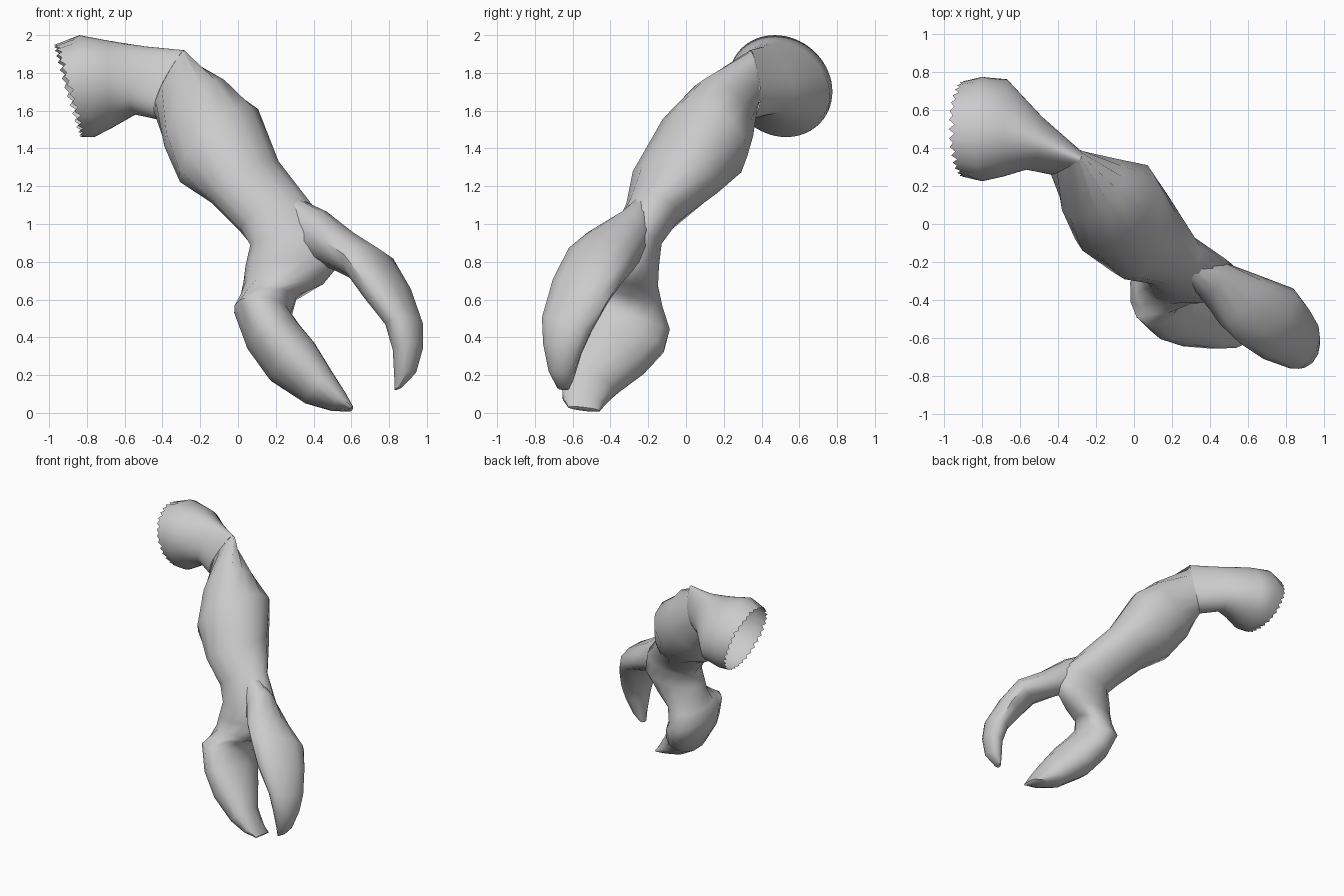
import bpy, bmesh, math, random
from mathutils import Vector

random.seed(4)
skin = bpy.data.materials.new("plain grey")
skin.diffuse_color = (0.6, 0.6, 0.6, 1)


def loft(name, rings, n, cap_start=True, cap_end=True, teeth=0.0):
    """Skin elliptical rings given as (centre, half axis a, half axis b[, taper])."""
    bm = bmesh.new()
    rows = []
    for k, ring in enumerate(rings):
        c, a, b = (Vector(v) for v in ring[:3])
        taper = ring[3] if len(ring) > 3 else 0.0  # narrows towards the +b side
        row = []
        for i in range(n):
            t = 2 * math.pi * i / n
            p = c + a * math.cos(t) * (1 - taper * math.sin(t)) + b * math.sin(t)
            if k == 0 and teeth:  # ragged open rim
                p.x += teeth * (i % 2) * random.uniform(0.5, 1.0)
            row.append(bm.verts.new(p))
        rows.append(row)
    for r, s in zip(rows, rows[1:]):
        for i in range(n):
            j = (i + 1) % n
            bm.faces.new((r[i], r[j], s[j], s[i]))
    if cap_start:
        bm.faces.new(rows[0][::-1])
    if cap_end:
        bm.faces.new(rows[-1])
    bmesh.ops.recalc_face_normals(bm, faces=bm.faces)
    me = bpy.data.meshes.new(name)
    bm.to_mesh(me)
    bm.free()
    me.materials.append(skin)
    ob = bpy.data.objects.new(name, me)
    bpy.context.collection.objects.link(ob)
    bpy.context.view_layer.objects.active = ob
    ob.select_set(True)
    bpy.ops.object.shade_smooth_by_angle(angle=math.radians(50))
    ob.select_set(False)
    return ob


elbow = ((-0.345, 0.33, 1.735), (0.06, 0.06, 0), (0.06, 0.01, 0.185), 0.5)

# Upper arm: hollow sleeve, open and ragged at the shoulder, pinched at the elbow
loft("upper_arm", [
    ((-0.905, 0.50, 1.705), (0, 0.25, -0.03), (-0.07, 0, 0.242)),
    ((-0.80, 0.50, 1.73), (0, 0.275, -0.03), (-0.04, 0, 0.268)),
    ((-0.68, 0.505, 1.74), (0.01, 0.255, -0.03), (-0.01, -0.01, 0.23), 0.1),
    ((-0.52, 0.425, 1.76), (0.04, 0.135, -0.01), (0.03, 0, 0.18), 0.25),
    elbow,
], 64, False, False, teeth=0.03)

# Forearm, palm and lower finger in one continuous skin
loft("forearm_and_lower_claw", [
    elbow,
    ((-0.22, 0.19, 1.565), (0.16, 0.115, 0.08), (0.06, -0.12, 0.19)),
    ((-0.10, 0.085, 1.415), (0.21, 0.165, 0.13), (0.04, -0.175, 0.175)),
    ((0.04, -0.06, 1.22), (0.18, 0.12, 0.085), (0.03, -0.20, 0.08)),
    ((0.18, -0.18, 1.06), (0.17, 0.06, 0.08), (0.03, -0.125, 0.07)),
    ((0.29, -0.26, 0.92), (0.225, 0.02, 0.03), (0.02, -0.13, 0.03)),
    ((0.295, -0.28, 0.79), (0.255, 0, 0.01), (0, -0.14, 0.02)),
    ((0.24, -0.285, 0.69), (0.21, 0, -0.01), (-0.01, -0.14, 0.02)),
    ((0.16, -0.30, 0.61), (0.15, 0, 0.01), (-0.03, -0.18, 0.05)),
    ((0.13, -0.31, 0.53), (0.15, 0, 0.0), (-0.03, -0.23, 0.09)),
    ((0.19, -0.36, 0.40), (0.14, 0.01, 0.06), (-0.02, -0.25, 0.07)),
    ((0.285, -0.43, 0.275), (0.12, 0.02, 0.095), (0, -0.215, 0.05)),
    ((0.425, -0.52, 0.135), (0.075, 0, 0.08), (0, -0.14, 0.03)),
    ((0.53, -0.545, 0.06), (0.04, 0, 0.045), (0, -0.11, 0.02)),
    ((0.60, -0.54, 0.02), (0.01, 0, 0.01), (0, -0.085, 0.01)),
], 14, cap_start=False)

# Outer claw: broad blade leaving the wrist and hooking down to a tip
loft("outer_claw", [
    ((0.24, -0.21, 1.08), (0.02, 0.05, -0.03), (0.05, 0, 0.07)),
    ((0.41, -0.29, 0.945), (0.06, 0.09, -0.04), (0.06, 0, 0.12)),
    ((0.56, -0.40, 0.855), (0.11, 0.125, -0.06), (0.05, -0.02, 0.10)),
    ((0.70, -0.485, 0.775), (0.14, 0.145, -0.065), (0.06, -0.02, 0.085)),
    ((0.79, -0.565, 0.635), (0.11, 0.145, -0.05), (0.08, -0.03, 0.055)),
    ((0.88, -0.63, 0.47), (0.06, 0.13, -0.03), (0.08, -0.04, 0.02)),
    ((0.90, -0.655, 0.34), (0.04, 0.10, -0.02), (0.07, -0.03, 0.02)),
    ((0.885, -0.66, 0.20), (0.02, 0.06, -0.01), (0.055, -0.03, 0.02)),
    ((0.85, -0.65, 0.13), (0.01, 0.03, 0), (0.02, -0.01, 0.01)),
], 12)
